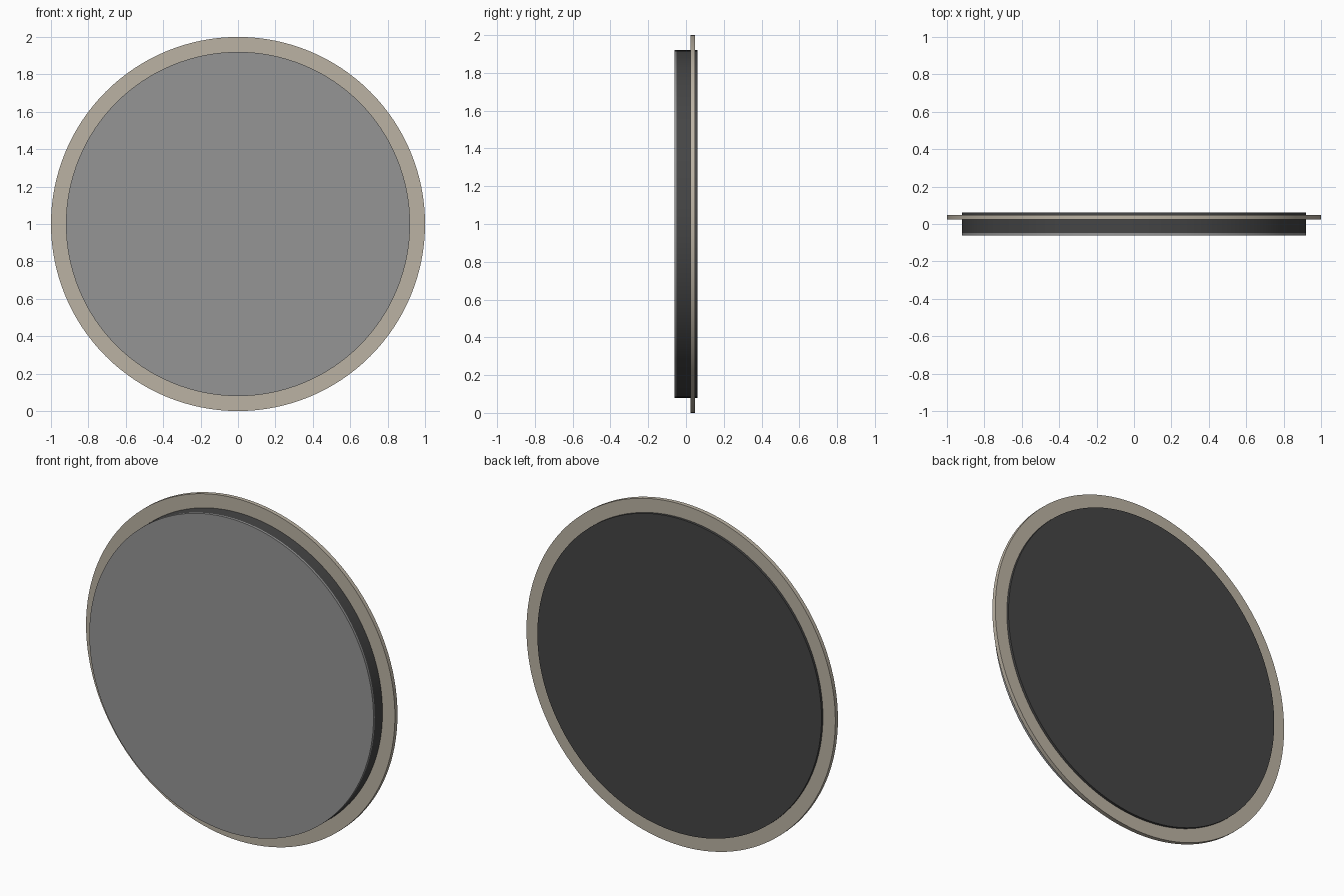
import bpy, math

if "Cube" in bpy.data.objects:
    bpy.data.objects.remove(bpy.data.objects["Cube"])

SEGMENTS = 128
CENTRE_Z = 1.0


def material(name, rgb):
    mat = bpy.data.materials.new(name)
    mat.diffuse_color = (*rgb, 1.0)
    mat.use_nodes = True
    mat.node_tree.nodes["Principled BSDF"].inputs["Base Color"].default_value = mat.diffuse_color
    return mat


def lathe(name, profile, mat, closed=False):
    """Revolve (radius, y) points around the y axis through the disc centre."""
    verts, rings, faces = [], [], []
    for r, y in profile:
        ring = []
        for i in range(SEGMENTS):
            a = 2 * math.pi * i / SEGMENTS
            ring.append(len(verts))
            verts.append((r * math.cos(a), y, CENTRE_Z + r * math.sin(a)))
        rings.append(ring)
    pairs = list(zip(rings, rings[1:]))
    if closed:
        pairs.append((rings[-1], rings[0]))
    else:
        faces += [rings[0], rings[-1][::-1]]
    for lo, hi in pairs:
        for i in range(SEGMENTS):
            j = (i + 1) % SEGMENTS
            faces.append((lo[i], hi[i], hi[j], lo[j]))
    mesh = bpy.data.meshes.new(name)
    mesh.from_pydata(verts, [], faces)
    mesh.materials.append(mat)
    obj = bpy.data.objects.new(name, mesh)
    bpy.context.collection.objects.link(obj)
    bpy.ops.object.select_all(action='DESELECT')
    bpy.context.view_layer.objects.active = obj
    obj.select_set(True)
    bpy.ops.object.shade_smooth_by_angle(angle=math.radians(30))
    return obj


dark = material("dark_grey", (0.06, 0.06, 0.06))
grey = material("mid_grey", (0.30, 0.30, 0.30))
beige = material("beige", (0.50, 0.45, 0.37))

# Dark round housing
lathe("housing", [(0.92, -0.049), (0.92, 0.061)], dark)

# Thin grey plate on the front
lathe("front_plate", [(0.92, -0.061), (0.92, -0.049)], grey)

# Beige mounting flange around the housing
lathe("flange", [(0.92, 0.023), (1.0, 0.023), (1.0, 0.047), (0.92, 0.047)],
      beige, closed=True)
